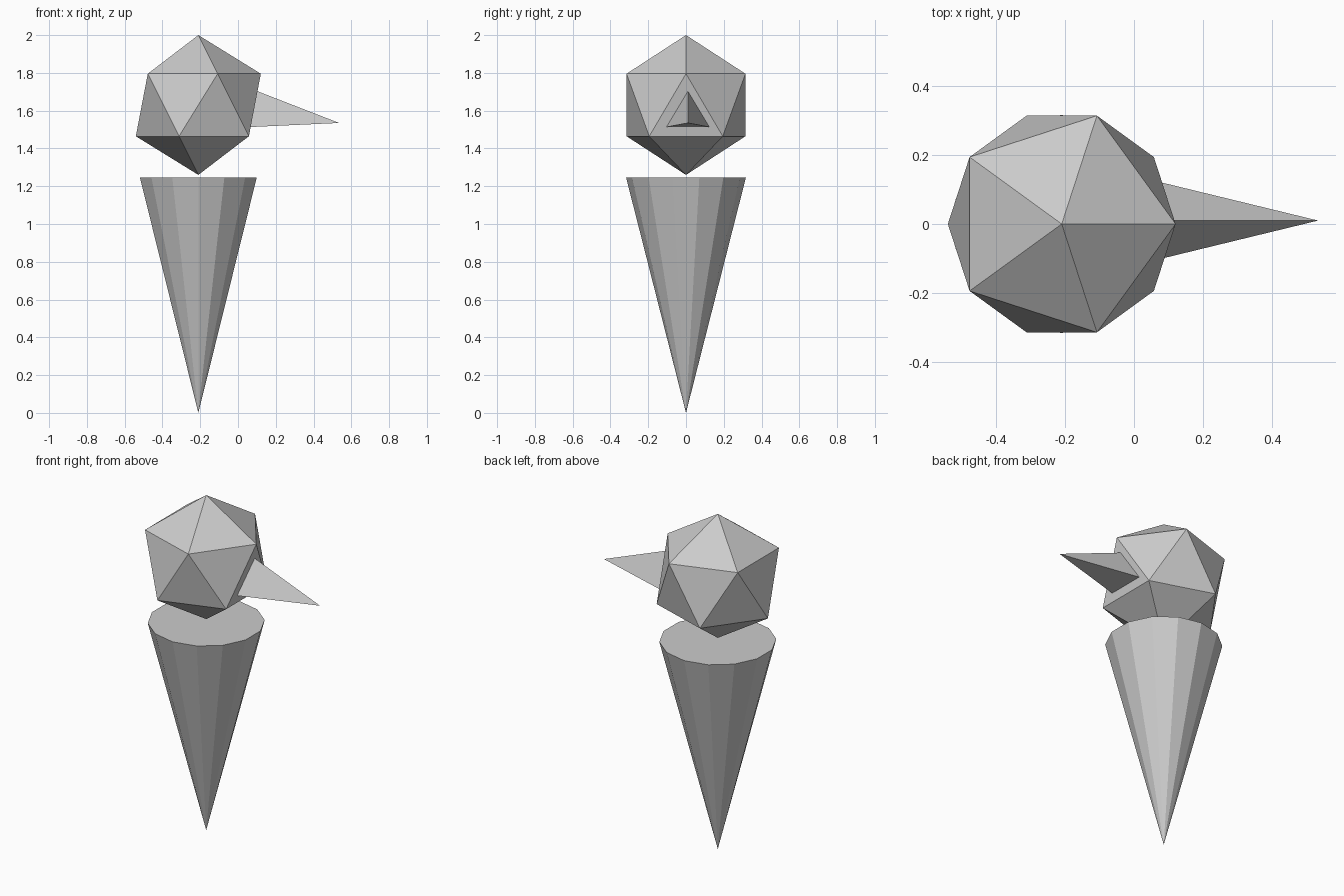
import bpy, bmesh
from mathutils import Vector, Matrix

if "Cube" in bpy.data.objects:
    bpy.data.objects.remove(bpy.data.objects["Cube"])


def finish(name, bm):
    bmesh.ops.remove_doubles(bm, verts=bm.verts, dist=1e-5)
    bmesh.ops.recalc_face_normals(bm, faces=bm.faces)
    mesh = bpy.data.meshes.new(name)
    bm.to_mesh(mesh)
    bm.free()
    obj = bpy.data.objects.new(name, mesh)
    bpy.context.collection.objects.link(obj)
    return obj


def cone(name, sides, radius, base, tip, rotation):
    """Flat-faced cone from a base centre to a tip."""
    base, tip = Vector(base), Vector(tip)
    depth = (tip - base).length
    bm = bmesh.new()
    bmesh.ops.create_cone(
        bm, cap_ends=True, segments=sides, radius1=radius, radius2=0,
        depth=depth,
        matrix=Matrix.Translation((base + tip) / 2) @ rotation.to_matrix().to_4x4())
    return finish(name, bm)


X = -0.21

# Head: plain icosahedron
bm = bmesh.new()
bmesh.ops.create_icosphere(bm, subdivisions=1, radius=0.37,
                           matrix=Matrix.Translation((X, 0, 1.63)))
finish("head", bm)

# Body: inverted cone standing on its point
flip = Matrix.Rotation(3.14159265, 3, 'X').to_quaternion()
cone("body", 14, 0.317, (X, 0, 1.245), (X, 0, 0), flip)

# Beak: three-sided spike, base sunk just inside the head
base, tip = Vector((0.05, 0.01, 1.581)), Vector((0.535, 0.01, 1.535))
cone("beak", 3, 0.138, base, tip, (tip - base).to_track_quat('Z', 'Y'))
